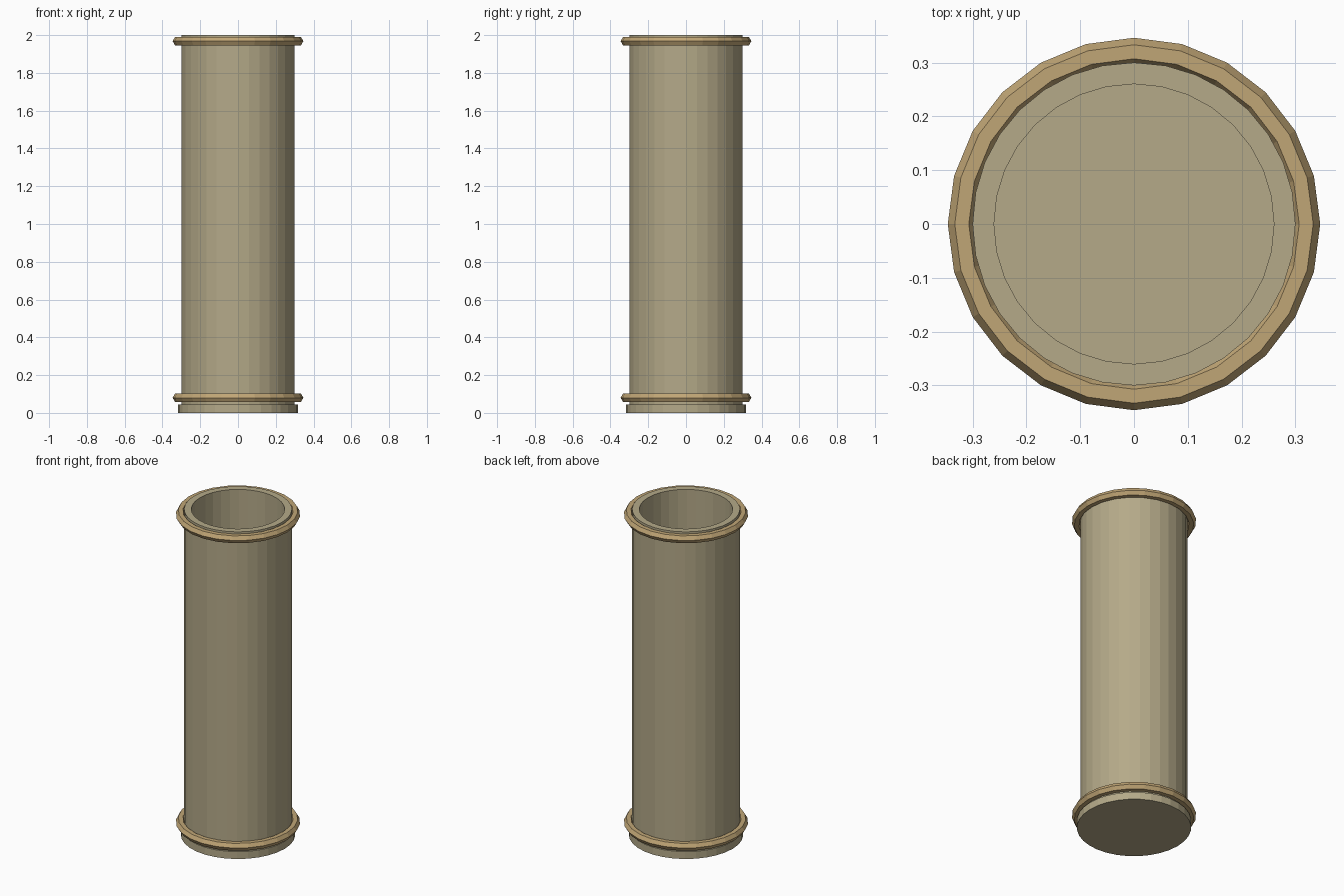
import bpy, bmesh
from math import cos, sin, pi, tau

if "Cube" in bpy.data.objects:
    bpy.data.objects.remove(bpy.data.objects["Cube"])


def material(name, rgb):
    m = bpy.data.materials.new(name)
    m.diffuse_color = (*rgb, 1)
    m.use_nodes = True
    m.node_tree.nodes["Principled BSDF"].inputs["Base Color"].default_value = m.diffuse_color
    return m


def lathe(name, profile, sides, mat, z=0.0, closed=True):
    """Revolve an (r, z) profile about the z axis; r = 0 points become poles."""
    bm = bmesh.new()
    verts = [bm.verts.new((r, 0, h + z)) for r, h in profile]
    n = len(verts)
    edges = [bm.edges.new((verts[i], verts[(i + 1) % n]))
             for i in range(n if closed else n - 1)]
    bmesh.ops.spin(bm, geom=verts + edges, cent=(0, 0, 0), axis=(0, 0, 1),
                   angle=tau, steps=sides, use_merge=False)
    bmesh.ops.remove_doubles(bm, verts=bm.verts, dist=1e-5)
    bmesh.ops.recalc_face_normals(bm, faces=bm.faces)
    mesh = bpy.data.meshes.new(name)
    bm.to_mesh(mesh)
    bm.free()
    mesh.materials.append(mat)
    obj = bpy.data.objects.new(name, mesh)
    bpy.context.collection.objects.link(obj)
    return obj


stone = material("olive_tan", (0.46, 0.40, 0.25))
trim = material("warm_tan", (0.53, 0.38, 0.18))

# Open tube standing on the base
lathe("tube_wall", [(0.26, 0.03), (0.30, 0.03), (0.30, 2.0), (0.26, 2.0)], 32, stone)

# Base plate closing the bottom
lathe("base_plate", [(0, 0), (0.318, 0), (0.318, 0.045), (0, 0.045)], 32, stone, closed=False)

# Trim rings with a six-sided section
section = [(0.32 + 0.026 * cos(i * pi / 3), 0.026 * sin(i * pi / 3)) for i in range(6)]
for name, z in (("lower_ring", 0.08), ("upper_ring", 1.968)):
    lathe(name, section, 24, trim, z)
